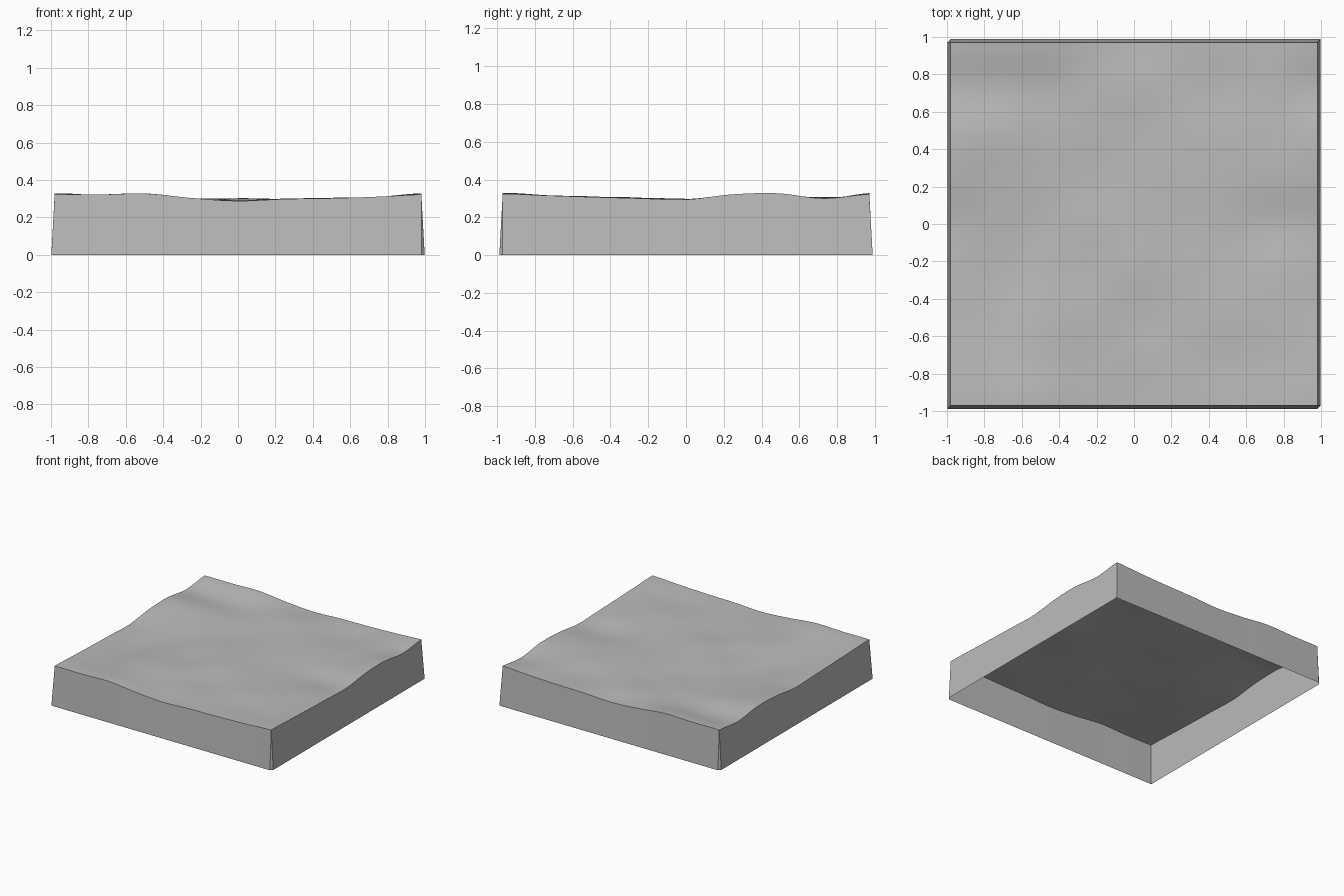
import bpy
import bmesh
import math

cube = bpy.data.objects.get("Cube")
if cube:
    bpy.data.objects.remove(cube, do_unlink=True)

HALF_X, HALF_Y = 0.98, 0.97    # half size of the ground surface
FLARE = 0.018                  # how far the skirt leans out at its foot
STEPS = 48                     # ground cells per side
BASE = 0.28

# Control heights above BASE in thousandths, front row first; the tile repeats
ROWS = [
    [42, 42, 47, 23, 8, 18, 22, 30],
    [35, 30, 36, 18, 12, 18, 16, 24],
    [27, 16, 30, 20, 10, 18, 24, 28],
    [20, 8, 16, 10, 22, 18, 18, 24],
    [14, 16, 8, 14, 18, 14, 14, 4],
    [41, 28, 14, 8, 14, 18, 22, 26],
    [47, 36, 18, 16, 14, 20, 24, 28],
    [20, 12, 14, 20, 22, 16, 12, 26],
]
CELLS = len(ROWS)

stone = bpy.data.materials.new("plain_grey")
stone.use_nodes = True
grey = (0.5, 0.5, 0.5, 1)
stone.diffuse_color = grey
stone.node_tree.nodes["Principled BSDF"].inputs["Base Color"].default_value = grey


def spline(values, t):
    """Smooth repeating curve through the values."""
    i = math.floor(t)
    f = t - i
    a, b, c, d = (values[(i + k) % CELLS] for k in (-1, 0, 1, 2))
    return b + f / 2 * (c - a + f * (2*a - 5*b + 4*c - d + f * (3*(b - c) + d - a)))


def ground_point(i, j):
    u, v = i / STEPS, j / STEPS
    h = spline([spline(row, u * CELLS) for row in ROWS], v * CELLS)
    return ((2*u - 1) * HALF_X, (2*v - 1) * HALF_Y, BASE + h / 1000)


def finish(bm, name):
    mesh = bpy.data.meshes.new(name)
    bm.to_mesh(mesh)
    bm.free()
    mesh.materials.append(stone)
    obj = bpy.data.objects.new(name, mesh)
    bpy.context.collection.objects.link(obj)
    bpy.ops.object.select_all(action='DESELECT')
    obj.select_set(True)
    bpy.context.view_layer.objects.active = obj
    bpy.ops.object.shade_smooth_by_angle(angle=math.radians(30))


# Rolling ground surface
bm = bmesh.new()
grid = [[bm.verts.new(ground_point(i, j)) for i in range(STEPS + 1)]
        for j in range(STEPS + 1)]
for j in range(STEPS):
    for i in range(STEPS):
        bm.faces.new((grid[j][i], grid[j][i+1], grid[j+1][i+1], grid[j+1][i]))
finish(bm, "ground_surface")

# Flared skirt: four open-bottomed walls following the ground's rim
n = range(STEPS + 1)
walls = [
    ([(i, 0) for i in n], (0, -1)),
    ([(STEPS, j) for j in n], (1, 0)),
    ([(STEPS - i, STEPS) for i in n], (0, 1)),
    ([(0, STEPS - j) for j in n], (-1, 0)),
]
bm = bmesh.new()
feet = []
for rim, (nx, ny) in walls:
    top, foot = [], []
    for i, j in rim:
        x, y, z = ground_point(i, j)
        top.append(bm.verts.new((x, y, z)))
        # Mitred at the front-left-hand and back corners on one diagonal only
        joined = (i, j) in ((0, 0), (STEPS, STEPS))
        dx = math.copysign(1, x) if joined else nx
        dy = math.copysign(1, y) if joined else ny
        foot.append(bm.verts.new((x + dx * FLARE, y + dy * FLARE, 0)))
    for k in range(STEPS):
        bm.faces.new((foot[k], foot[k+1], top[k+1], top[k]))
    feet.append((top, foot))
# Narrow bevels close the other two corners
for a, b in ((0, 1), (2, 3)):
    bm.faces.new((feet[a][1][-1], feet[b][1][0], feet[a][0][-1]))
bmesh.ops.remove_doubles(bm, verts=bm.verts[:], dist=0.0001)
finish(bm, "skirt")
